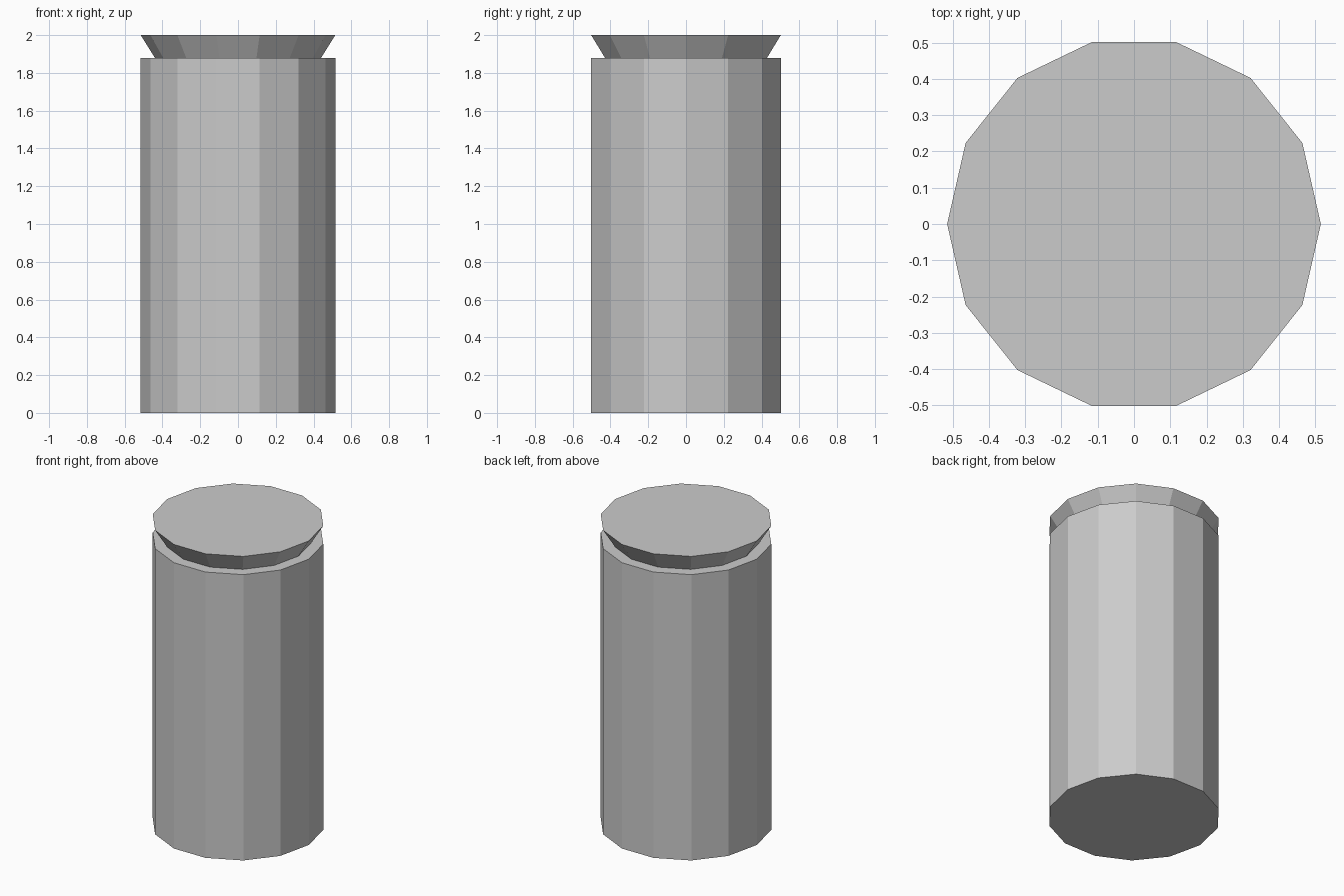
import bpy
import bmesh
from math import cos, sin, tau

if "Cube" in bpy.data.objects:
    bpy.data.objects.remove(bpy.data.objects["Cube"])

SIDES = 14
# (radius, height) rings: body wall, shoulder step, flared rim
PROFILE = [(0.515, 0.0), (0.515, 1.88), (0.44, 1.88), (0.515, 2.0)]


def lathe(name, profile, sides):
    """Closed low-poly solid of revolution with flat caps."""
    bm = bmesh.new()
    rings = [[bm.verts.new((r * cos(tau * i / sides), r * sin(tau * i / sides), z))
              for i in range(sides)] for r, z in profile]
    for low, high in zip(rings, rings[1:]):
        for i in range(sides):
            j = (i + 1) % sides
            bm.faces.new((low[i], low[j], high[j], high[i]))
    bm.faces.new(rings[0][::-1])
    bm.faces.new(rings[-1])
    mesh = bpy.data.meshes.new(name)
    bm.to_mesh(mesh)
    bm.free()
    obj = bpy.data.objects.new(name, mesh)
    bpy.context.collection.objects.link(obj)
    return obj


# Cylinder body with a flared rim on top
lathe("canister_with_flared_rim", PROFILE, SIDES)
